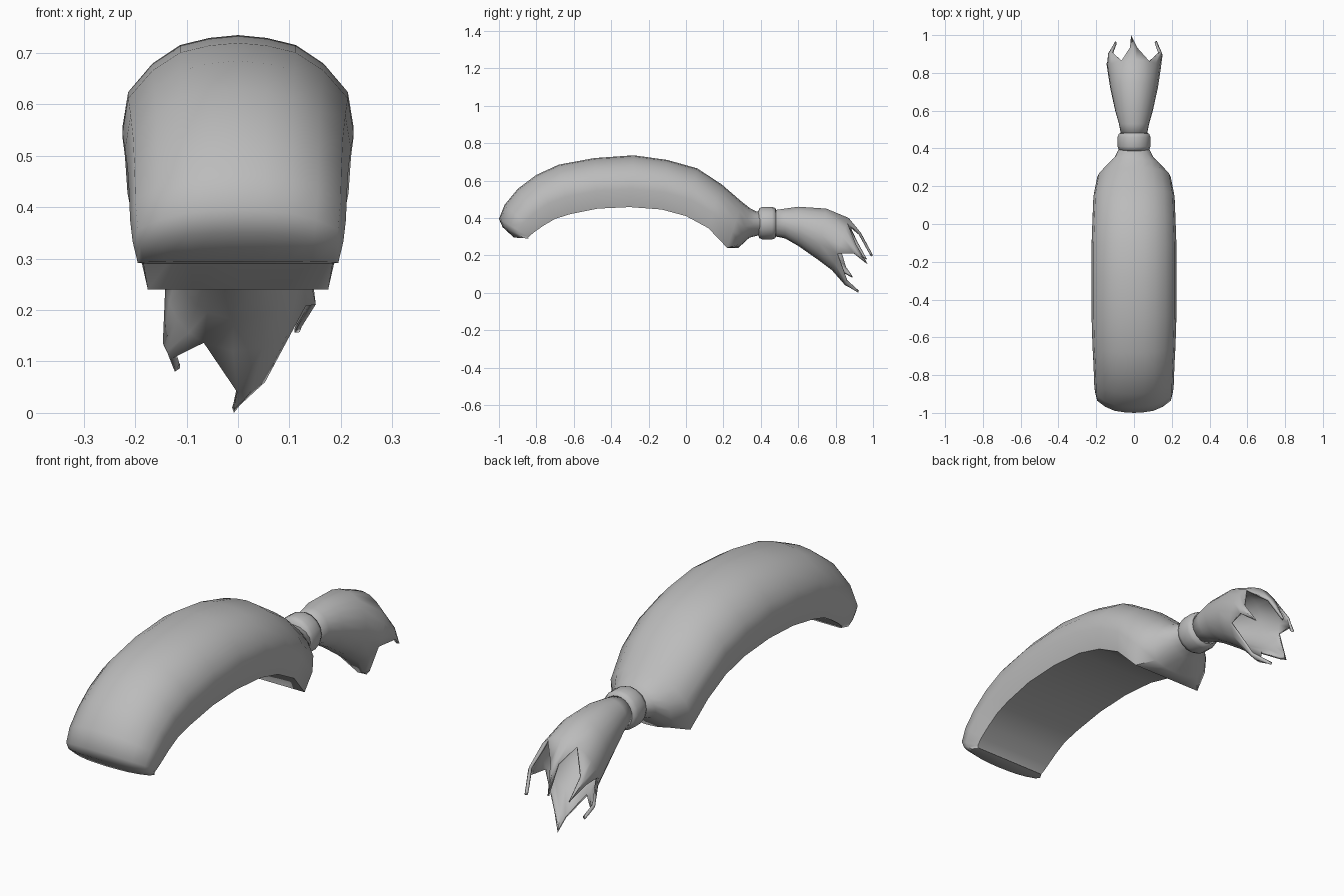
import bpy
import bmesh
import math
from mathutils import Vector

default_cube = bpy.data.objects.get("Cube")
if default_cube:
    bpy.data.objects.remove(default_cube, do_unlink=True)

hair_grey = bpy.data.materials.new("hair_grey")
hair_grey.use_nodes = True
hair_grey.diffuse_color = (0.5, 0.5, 0.5, 1)
hair_grey.node_tree.nodes["Principled BSDF"].inputs["Base Color"].default_value = (0.5, 0.5, 0.5, 1)


def finish(name, mesh_builder, angle):
    """Turn a bmesh into a smooth shaded object."""
    bmesh.ops.recalc_face_normals(mesh_builder, faces=mesh_builder.faces)
    mesh = bpy.data.meshes.new(name)
    mesh_builder.to_mesh(mesh)
    mesh_builder.free()
    mesh.materials.append(hair_grey)
    part = bpy.data.objects.new(name, mesh)
    bpy.context.collection.objects.link(part)
    bpy.ops.object.select_all(action="DESELECT")
    part.select_set(True)
    bpy.context.view_layer.objects.active = part
    bpy.ops.object.shade_smooth_by_angle(angle=math.radians(angle))
    return part


def loft(mesh_builder, loops):
    """Bridge a list of equally long closed point loops and return the vertices."""
    rows = [[mesh_builder.verts.new(point) for point in loop] for loop in loops]
    for row, following in zip(rows, rows[1:]):
        for i in range(len(row)):
            j = (i + 1) % len(row)
            mesh_builder.faces.new((row[i], row[j], following[j], following[i]))
    return rows


# Swept hair: half section as (width share, height share), crown to underside
half_section = [(0, 1), (0.25, 0.98), (0.5, 0.93), (0.74, 0.8), (0.95, 0.6),
                (1, 0.35), (0.9, 0), (0.45, 0), (0, 0)]

# Stations: crown y, crown z, rim y, rim z, half width, roundness
stations = [
    (-0.92, 0.295, -0.84, 0.29, 0.195, 0),
    (-0.98, 0.35, -0.845, 0.292, 0.2, 0),
    (-1, 0.395, -0.84, 0.3, 0.205, 0),
    (-0.97, 0.47, -0.81, 0.325, 0.21, 0),
    (-0.9, 0.555, -0.76, 0.36, 0.212, 0),
    (-0.8, 0.63, -0.7, 0.395, 0.215, 0),
    (-0.68, 0.685, -0.62, 0.42, 0.22, 0),
    (-0.49, 0.72, -0.47, 0.45, 0.225, 0),
    (-0.28, 0.735, -0.3, 0.458, 0.225, 0),
    (-0.1, 0.71, -0.13, 0.445, 0.225, 0),
    (0.06, 0.665, 0, 0.41, 0.22, 0),
    (0.19, 0.58, 0.12, 0.345, 0.215, 0),
    (0.3, 0.485, 0.22, 0.24, 0.195, 0),
    (0.345, 0.45, 0.28, 0.24, 0.145, 0.6),
    (0.375, 0.435, 0.34, 0.295, 0.1, 1),
    (0.42, 0.43, 0.42, 0.315, 0.07, 1),
]


def hair_section(crown_y, crown_z, rim_y, rim_z, width, roundness):
    crown, rim = Vector((0, crown_y, crown_z)), Vector((0, rim_y, rim_z))
    half = []
    for k, (across, height) in enumerate(half_section):
        angle = math.pi * k / (len(half_section) - 1)
        across += (math.sin(angle) - across) * roundness
        height += ((1 + math.cos(angle)) / 2 - height) * roundness
        half.append(rim.lerp(crown, height) + Vector((across * width, 0, 0)))
    mirrored = [Vector((-p.x, p.y, p.z)) for p in half[-2:0:-1]]
    return half + mirrored


builder = bmesh.new()
rows = loft(builder, [hair_section(*station) for station in stations])
builder.faces.new(rows[0])
builder.faces.new(rows[-1])
finish("swept_hair", builder, 50)

# Hair tie: a rounded band turned around the y axis
band_profile = [(0.06, 0.385), (0.08, 0.392), (0.087, 0.41), (0.087, 0.46),
                (0.08, 0.478), (0.06, 0.485)]
sides = 16
builder = bmesh.new()
loft(builder, [[(r * math.sin(math.tau * i / sides), y, 0.372 + r * math.cos(math.tau * i / sides))
                for i in range(sides)] for r, y in band_profile])
finish("hair_tie", builder, 50)

# Ponytail: flared tube ending in pointed locks
# Locks: start angle, end angle, tip
locks = [
    (-28, 35, (-0.015, 1, 0.2)),
    (35, 112, (0.12, 0.97, 0.157)),
    (112, 208, (-0.008, 0.92, 0)),
    (208, 265, (-0.123, 0.89, 0.08)),
    (265, 332, (-0.1, 0.968, 0.18)),
]
# Rings: crown y, crown z, base y, base z, half width
tail_rings = [
    (0.46, 0.44, 0.46, 0.305, 0.066),
    (0.53, 0.45, 0.53, 0.29, 0.08),
    (0.6, 0.46, 0.6, 0.25, 0.1),
    (0.75, 0.45, 0.7, 0.18, 0.127),
    (0.87, 0.4, 0.78, 0.12, 0.142),
]
angles = [math.radians(start + (end - start) * step / 4)
          for start, end, tip in locks for step in range(4)]


def tail_ring(crown_y, crown_z, base_y, base_z, width):
    crown, base = Vector((0, crown_y, crown_z)), Vector((0, base_y, base_z))
    return [base.lerp(crown, (1 + math.cos(a)) / 2) + Vector((width * math.sin(a), 0, 0))
            for a in angles]


builder = bmesh.new()
end_row = loft(builder, [tail_ring(*ring) for ring in tail_rings])[-1]
for index, (start, end, tip) in enumerate(locks):
    edge = [end_row[(index * 4 + step) % len(end_row)] for step in range(5)]
    tip = Vector(tip)
    outward = Vector((edge[2].co.x, 0, edge[2].co.z - 0.26)) * 0.15
    middle = [builder.verts.new(v.co.lerp(tip, 0.5) + outward) for v in edge[1:4]]
    point = [builder.verts.new(v.co.lerp(tip, share))
             for v, share in zip(edge[1:4], (0.93, 1, 0.93))]
    builder.faces.new((edge[0], edge[1], middle[0]))
    builder.faces.new((edge[3], edge[4], middle[2]))
    for lower, upper in ((edge[1:4], middle), (middle, point)):
        for i in range(2):
            builder.faces.new((lower[i], lower[i + 1], upper[i + 1], upper[i]))
ponytail = finish("ponytail", builder, 50)
thickness = ponytail.modifiers.new("thickness", "SOLIDIFY")
thickness.thickness = 0.012
thickness.offset = -1
